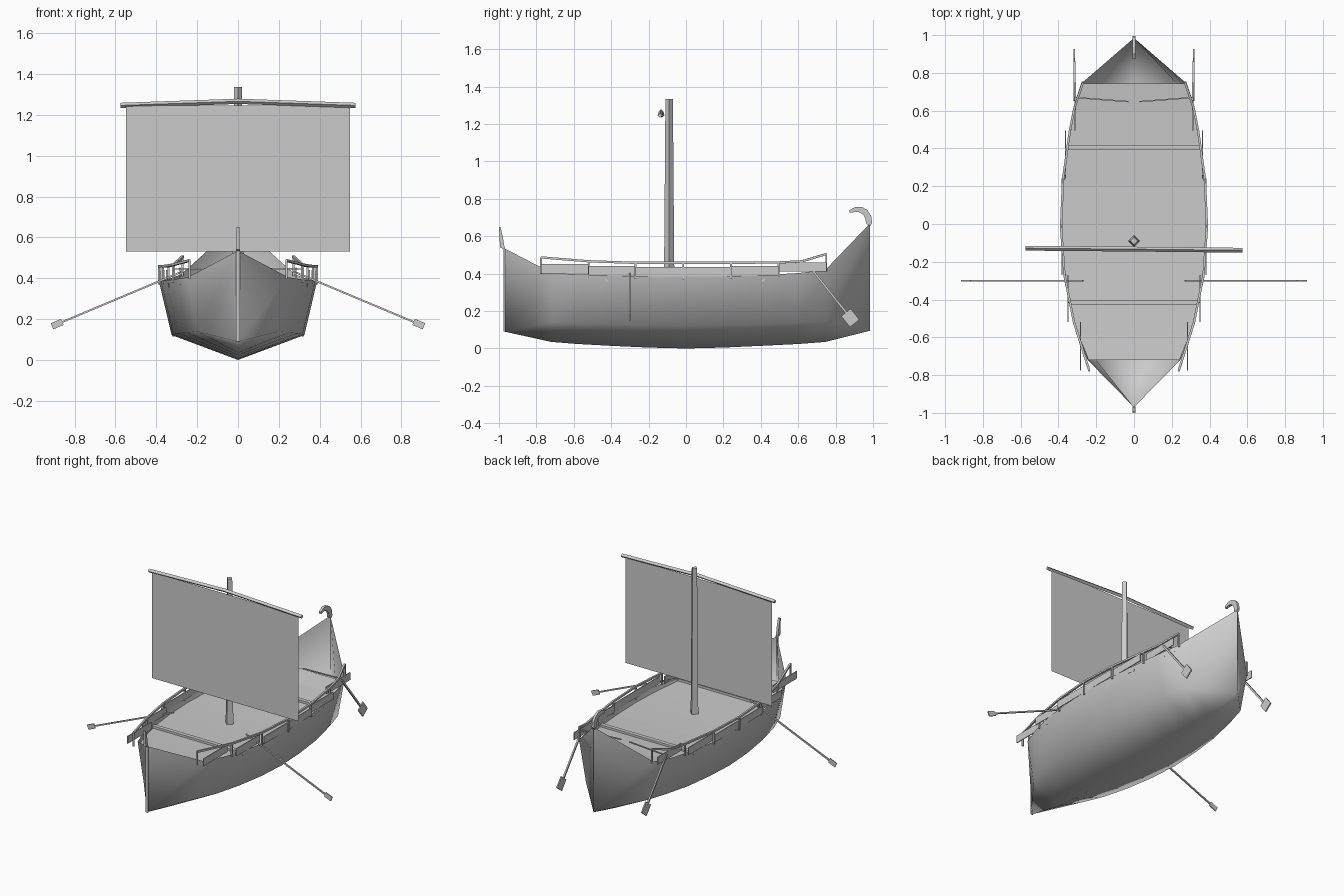
import bpy, bmesh, math
from mathutils import Vector

if "Cube" in bpy.data.objects:
    bpy.data.objects.remove(bpy.data.objects["Cube"])

grey = bpy.data.materials.new("plain_grey")
grey.diffuse_color = (0.6, 0.6, 0.6, 1)
grey.use_nodes = True
grey.node_tree.nodes["Principled BSDF"].inputs["Base Color"].default_value = grey.diffuse_color


def make(name, verts, faces, smooth=None):
    me = bpy.data.meshes.new(name)
    me.from_pydata([tuple(v) for v in verts], [], faces)
    bm = bmesh.new()
    bm.from_mesh(me)
    bmesh.ops.remove_doubles(bm, verts=bm.verts, dist=1e-5)
    bmesh.ops.recalc_face_normals(bm, faces=bm.faces)
    bm.to_mesh(me)
    bm.free()
    ob = bpy.data.objects.new(name, me)
    bpy.context.collection.objects.link(ob)
    me.materials.append(grey)
    if smooth:
        bpy.ops.object.select_all(action='DESELECT')
        ob.select_set(True)
        bpy.context.view_layer.objects.active = ob
        bpy.ops.object.shade_smooth_by_angle(angle=math.radians(smooth))
    return ob


def bar(name, path, w, h, side=(1, 0, 0)):
    """Rectangular bar along a path; w is measured along 'side', h across it."""
    pts = [Vector(p) for p in path]
    verts, faces = [], []
    for i, p in enumerate(pts):
        d = (pts[min(i + 1, len(pts) - 1)] - pts[max(i - 1, 0)]).normalized()
        s = Vector(side)
        s = (s - d * s.dot(d)).normalized() * w / 2
        u = d.cross(s).normalized() * h / 2
        verts += [p + s + u, p - s + u, p - s - u, p + s - u]
    for i in range(len(pts) - 1):
        a = i * 4
        faces += [(a + j, a + (j + 1) % 4, a + 4 + (j + 1) % 4, a + 4 + j) for j in range(4)]
    n = len(verts)
    faces += [(0, 1, 2, 3), (n - 4, n - 3, n - 2, n - 1)]
    return make(name, verts, faces)


def plate(name, outline, t):
    """Thin plate in the y-z plane, centred on x = 0."""
    n = len(outline)
    verts = [(x, y, z) for x in (-t / 2, t / 2) for y, z in outline]
    faces = [tuple(range(n)), tuple(range(n, 2 * n))]
    faces += [(i, (i + 1) % n, n + (i + 1) % n, n + i) for i in range(n)]
    return make(name, verts, faces)


# hull stations: y, gunwale x, gunwale z, chine x, chine z, keel z
ST = [(-.97, 0, .535, 0, .09, .09), (-.72, .245, .405, .20, .14, .035),
      (-.58, .302, .396, .25, .134, .024), (-.4, .35, .39, .29, .13, .014),
      (-.2, .378, .386, .316, .125, .005), (0, .387, .385, .325, .122, 0),
      (.2, .38, .386, .318, .125, .005), (.4, .357, .392, .30, .13, .014),
      (.6, .32, .403, .262, .138, .024), (.745, .277, .42, .225, .145, .035),
      (.985, 0, .67, 0, .095, .095)]


def gunwale(y):
    if y < -.73:            # the railing overhangs the narrowing bow
        return .237, .412
    for a, b in zip(ST, ST[1:]):
        if y <= b[0]:
            t = (y - a[0]) / (b[0] - a[0])
            return a[1] + t * (b[1] - a[1]), a[2] + t * (b[2] - a[2])


# hull shell: V bottom with a softly shaded chine, open at the top
verts, faces = [], []
for y, gx, gz, cx, cz, kz in ST:
    verts += [(-gx, y, gz), (-cx, y, cz), (0, y, kz), (cx, y, cz), (gx, y, gz)]
for i in range(len(ST) - 1):
    a = i * 5
    faces += [(a + j, a + j + 1, a + j + 6, a + j + 5) for j in range(4)]
hull = make("hull", verts, faces, 80)
# crisp keel and stem edges
sharp = hull.data.attributes.get("sharp_edge") or hull.data.attributes.new("sharp_edge", 'BOOLEAN', 'EDGE')
for e in hull.data.edges:
    if all(abs(hull.data.vertices[v].co.x) < 1e-4 for v in e.vertices):
        sharp.data[e.index].value = True

# deck, a little below the gunwale
DROP = .03
verts = []
for y, gx, gz, cx, cz, kz in ST[1:-1]:
    x = gx - (gx - cx) * DROP / (gz - cz)
    verts += [(-x, y, gz - DROP), (x, y, gz - DROP)]
faces = [(2 * i, 2 * i + 1, 2 * i + 3, 2 * i + 2) for i in range(len(ST) - 3)]
make("deck", verts, faces)

# deck beams
for name, y in (("front_deck_beam", -.416), ("rear_deck_beam", .405)):
    x, z = gunwale(y)
    z -= DROP - .006
    bar(name, [(-x + .006, y, z), (x - .006, y, z)], .027, .018, (0, 1, 0))

# bow stem, bow post and curled stern post
bar("bow_stem", [(0, -.971, .09), (0, -.971, .54)], .018, .008)
plate("bow_post", [(-.968, .53), (-.994, .54), (-1, .65), (-.992, .65), (-.98, .60)], .016)
plate("stern_curl", [(.985, .655), (.995, .67), (.99, .71), (.97, .74), (.94, .757), (.905, .757),
                     (.873, .738), (.876, .725), (.905, .73), (.93, .728), (.95, .712), (.96, .69),
                     (.962, .668)], .016)

POSTS = [-.775, -.52, -.27, -.015, .24, .495, .75]
RAIL = {-.775: .487, -.52: .466, .495: .460, .75: .505}

for tag, s in (("left", -1), ("right", 1)):
    # railing posts and top rail
    rail = []
    for i, y in enumerate(POSTS):
        x, z = gunwale(y)
        top = RAIL.get(y, .458)
        rail.append((s * x, y, top))
        bar(f"{tag}_rail_post_{i}", [(s * x, y, z - .015), (s * x, y, top)], .01, .01)
    rail.insert(6, (s * gunwale(.62)[0], .62, .466))
    bar(f"{tag}_top_rail", rail, .012, .012)
    # side boards between the posts, each parallel to the keel
    for i, (a, b) in enumerate(zip(POSTS, POSTS[1:])):
        x = min((gunwale(a)[0] + gunwale(b)[0]) / 2 + .006, .382)
        z = (gunwale(a)[1] + gunwale(b)[1]) / 2 + .024
        bar(f"{tag}_side_board_{i}", [(s * x, a, z), (s * x, b, z)], .006, .05)
    # rowing oar
    inner, neck, tip = (s * .27, -.3, .434), (s * .86, -.3, .186), (s * .91, -.3, .165)
    bar(f"{tag}_oar_shaft", [inner, neck], .009, .009, (0, 1, 0))
    bar(f"{tag}_oar_blade", [neck, tip], .007, .032, (0, 1, 0))
    # steering oar and tiller
    bar(f"{tag}_steering_shaft", [(s * .315, .655, .445), (s * .315, .858, .19)], .01, .012)
    bar(f"{tag}_steering_blade", [(s * .316, .855, .193), (s * .316, .902, .134)], .008, .064)
    bar(f"{tag}_tiller", [(s * .315, .67, .445), (s * .03, .648, .45)], .007, .007, (0, 1, 0))

# four-sided tapering mast with a flared foot
MAST = [(.35, .03), (.45, .027), (1.335, .02)]
verts = [(r * math.cos(k * math.pi / 2), -.09 + r * math.sin(k * math.pi / 2), z)
         for z, r in MAST for k in range(4)]
faces = [(a + k, a + (k + 1) % 4, a + 4 + (k + 1) % 4, a + 4 + k) for a in (0, 4) for k in range(4)]
make("mast", verts, faces + [(0, 1, 2, 3), (8, 9, 10, 11)])

# yard and flat sail
bar("yard", [(-.575, -.128, 1.246), (0, -.133, 1.266), (.575, -.139, 1.246)], .018, .018, (0, 1, 1))
make("sail", [(-.547, -.135, .53), (.547, -.135, .53), (.547, -.135, 1.245), (-.547, -.135, 1.245)],
     [(0, 1, 2, 3)])
